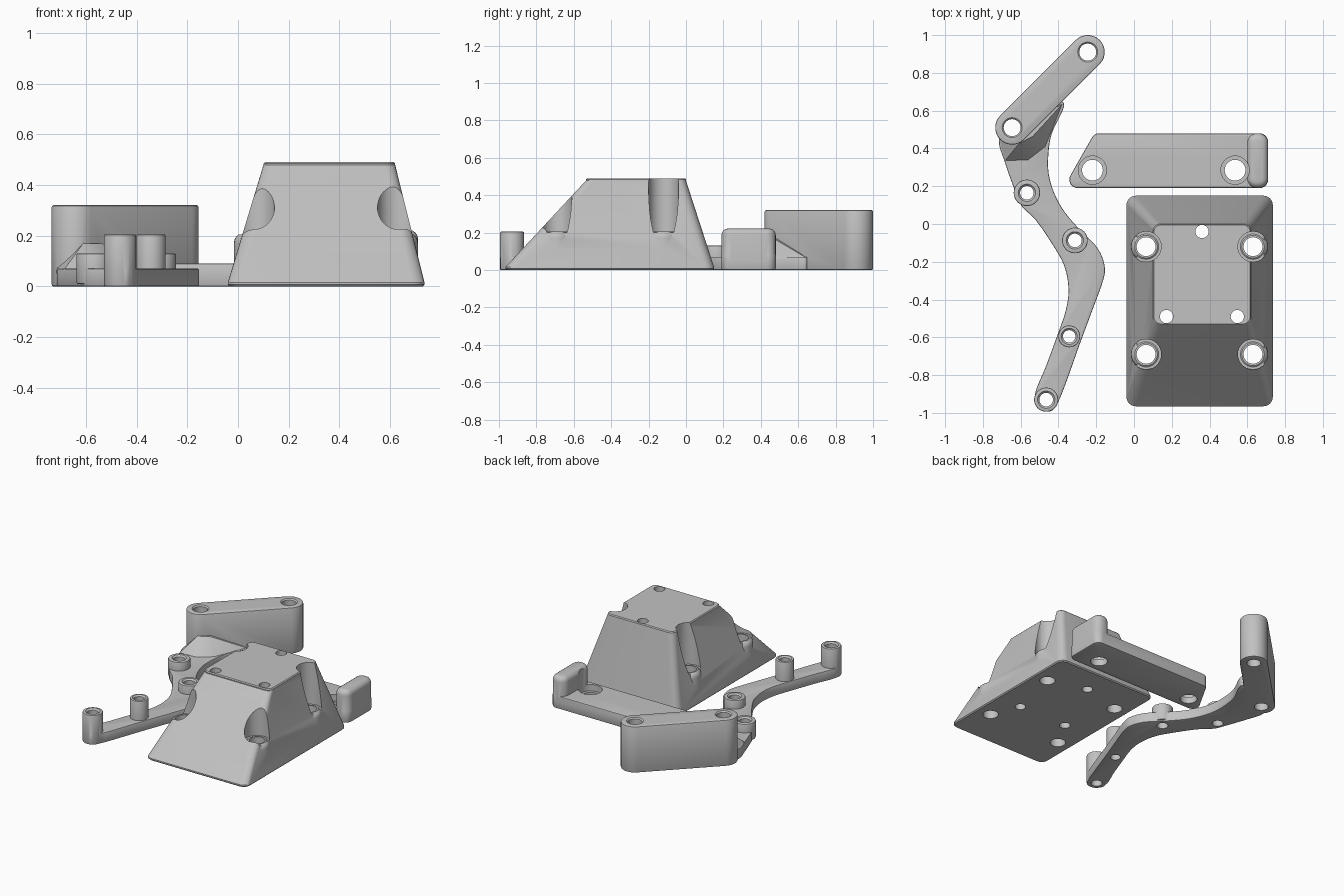
import bpy, bmesh, math
from mathutils import Vector

if "Cube" in bpy.data.objects:
    bpy.data.objects.remove(bpy.data.objects["Cube"])

GREY = bpy.data.materials.new("plain grey")
GREY.diffuse_color = (0.54, 0.54, 0.54, 1)
GREY.use_nodes = True
GREY.node_tree.nodes["Principled BSDF"].inputs["Base Color"].default_value = GREY.diffuse_color


def circle(x, y, r, n=32):
    return [(x + r * math.cos(2 * math.pi * i / n), y + r * math.sin(2 * math.pi * i / n)) for i in range(n)]


def round_poly(pts, r, n=6):
    """Counter-clockwise convex outline with rounded corners."""
    out = []
    for i, p in enumerate(pts):
        p = Vector(p)
        a = (Vector(pts[i - 1]) - p).normalized()
        b = (Vector(pts[(i + 1) % len(pts)]) - p).normalized()
        half = a.angle(b) / 2
        c = p + (a + b).normalized() * r / math.sin(half)
        s = p + a * r / math.tan(half) - c
        t0, sweep = math.atan2(s.y, s.x), math.pi - 2 * half
        for k in range(n + 1):
            t = t0 + sweep * k / n
            out.append((c.x + r * math.cos(t), c.y + r * math.sin(t)))
    return out


def slot(a, b, r, n=14):
    """Stadium outline round the segment a-b."""
    t = math.atan2(b[1] - a[1], b[0] - a[0])
    out = []
    for c, t0 in ((b, t - math.pi / 2), (a, t + math.pi / 2)):
        out += [(c[0] + r * math.cos(t0 + math.pi * i / n), c[1] + r * math.sin(t0 + math.pi * i / n)) for i in range(n + 1)]
    return out


def spline(pts, n=6):
    """Smooth closed outline through the points."""
    v, out = [Vector(p) for p in pts], []
    for i in range(len(v)):
        a, b, c, d = (v[(i + k) % len(v)] for k in (-1, 0, 1, 2))
        for k in range(n):
            t = k / n
            out.append(tuple(0.5 * (2 * b + (c - a) * t + (2 * a - 5 * b + 4 * c - d) * t ** 2
                                    + (3 * b - a - 3 * c + d) * t ** 3)))
    return out


def finish(name, bm):
    bmesh.ops.recalc_face_normals(bm, faces=bm.faces)
    me = bpy.data.meshes.new(name)
    bm.to_mesh(me)
    bm.free()
    ob = bpy.data.objects.new(name, me)
    bpy.context.collection.objects.link(ob)
    me.materials.append(GREY)
    return ob


def apply(ob, kind, **props):
    m = ob.modifiers.new(kind, kind)
    for k, v in props.items():
        setattr(m, k, v)
    bpy.context.view_layer.objects.active = ob
    bpy.ops.object.modifier_apply(modifier=m.name)


def loft(name, loops, bevel=0, segments=2):
    """Solid through outlines given as (points, z)."""
    bm = bmesh.new()
    rings = [[bm.verts.new((x, y, z)) for x, y in pts] for pts, z in loops]
    for lo, hi in zip(rings, rings[1:]):
        for i in range(len(lo)):
            j = (i + 1) % len(lo)
            bm.faces.new((lo[i], lo[j], hi[j], hi[i]))
    bm.faces.new(rings[0])
    bm.faces.new(rings[-1])
    ob = finish(name, bm)
    if bevel:
        apply(ob, 'BEVEL', width=bevel, segments=segments, limit_method='ANGLE', angle_limit=math.radians(50))
    return ob


def prism(name, pts, z0, z1, bevel=0, segments=2):
    return loft(name, [(pts, z0), (pts, z1)], bevel, segments)


def combine(ob, other, op):
    apply(ob, 'BOOLEAN', operation=op, object=other, solver='EXACT')
    bpy.data.objects.remove(other)


def drill(ob, x, y, r, z0=-0.1, z1=0.6):
    combine(ob, prism("cutter", circle(x, y, r), z0, z1), 'DIFFERENCE')


def countersink(ob, x, y, r, top, d=0.014):
    combine(ob, loft("cutter", [(circle(x, y, r), top - d), (circle(x, y, r + d), top),
                                (circle(x, y, r + d), top + 0.02)]), 'DIFFERENCE')


def rect(x0, x1, y0, y1):
    return [(x0, y0), (x1, y0), (x1, y1), (x0, y1)]


# Tapered pedestal with small lips at base and top
base = round_poly(rect(-0.04, 0.735, -0.965, 0.15), 0.05)
base_in = round_poly(rect(-0.033, 0.728, -0.958, 0.143), 0.045)
top = round_poly(rect(0.10, 0.62, -0.535, 0.0), 0.04)
top_in = round_poly(rect(0.106, 0.614, -0.529, -0.006), 0.035)
pedestal = loft("pedestal", [(base_in, 0), (base, 0.007), (base, 0.016), (top, 0.478), (top, 0.484), (top_in, 0.49)])

# Screw pockets with rounded bosses in the sloping sides
for x in (0.064, 0.63):
    for y in (-0.12, -0.69):
        drill(pedestal, x, y, 0.08, 0.2, 0.6)
        rr = [(0.08, 0.005), (0.08, 0.17), (0.078, 0.184), (0.071, 0.197), (0.06, 0.205)]
        combine(pedestal, loft("boss", [(circle(x, y, r), z) for r, z in rr]), 'UNION')
        drill(pedestal, x, y, 0.05)
for x, y in ((0.36, -0.04), (0.172, -0.49), (0.547, -0.49)):
    drill(pedestal, x, y, 0.035)

# Flat bracket with an upright rounded stop
bracket = prism("bracket", round_poly([(-0.375, 0.19), (0.71, 0.19), (0.71, 0.48), (-0.21, 0.48)], 0.045), 0, 0.09, 0.008)
stop = prism("stop", round_poly(rect(0.6, 0.71, 0.19, 0.48), 0.05), 0.012, 0.222, 0.035, 4)
combine(bracket, stop, 'UNION')
for x in (-0.22, 0.535):
    drill(bracket, x, 0.285, 0.075, 0.045)
    drill(bracket, x, 0.285, 0.055)

# Curved arm
arm_outline = spline([
    (-0.525, -0.91), (-0.475, -0.985), (-0.405, -0.95), (-0.285, -0.63), (-0.22, -0.455), (-0.164, -0.3),
    (-0.156, -0.22), (-0.195, -0.125), (-0.30, -0.016), (-0.375, 0.075), (-0.425, 0.17), (-0.452, 0.27),
    (-0.453, 0.37), (-0.435, 0.48), (-0.37, 0.64), (-0.5, 0.62), (-0.68, 0.55), (-0.715, 0.44),
    (-0.685, 0.33), (-0.63, 0.175), (-0.595, 0.095), (-0.52, 0.02), (-0.437, -0.1), (-0.37, -0.22),
    (-0.347, -0.344), (-0.362, -0.46), (-0.41, -0.6), (-0.465, -0.75)])
arm = prism("curved_arm", arm_outline, 0, 0.07, 0.006)

# Ramp from the arm up to the tall block
bm = bmesh.new()
ramp_low = [(-0.715, 0.45), (-0.683, 0.335), (-0.56, 0.34), (-0.47, 0.41), (-0.435, 0.5), (-0.38, 0.635), (-0.6, 0.55)]
for x, y in ramp_low:
    bm.verts.new((x, y, 0.07))
    bm.verts.new((x, y, 0.03))
for p in ((-0.61, 0.425, 0.17), (-0.535, 0.465, 0.17), (-0.58, 0.52, 0.17)):
    bm.verts.new(p)
hull = bmesh.ops.convex_hull(bm, input=bm.verts)
bmesh.ops.delete(bm, geom=list({g for g in hull['geom_interior'] + hull['geom_unused']
                                if isinstance(g, bmesh.types.BMVert)}), context='VERTS')
combine(arm, finish("ramp", bm), 'UNION')

# Tall end block
ends = ((-0.645, 0.51), (-0.245, 0.91))
combine(arm, prism("tall_block", slot(*ends, 0.09), 0, 0.32, 0.007), 'UNION')
for x, y in ends:
    drill(arm, x, y, 0.045)
    countersink(arm, x, y, 0.045, 0.32, 0.008)

# Screw bosses along the arm
for x, y, r, h, hole in ((-0.465, -0.93, 0.064, 0.205, 0.036), (-0.343, -0.595, 0.058, 0.205, 0.033),
                         (-0.567, 0.165, 0.07, 0.13, 0.036), (-0.313, -0.087, 0.068, 0.13, 0.036)):
    combine(arm, prism("boss", circle(x, y, r), 0.01 if r != 0.064 else 0, h, 0.006), 'UNION')
    drill(arm, x, y, hole)
    countersink(arm, x, y, hole, h, 0.01)

# Smooth curved walls, keep edges crisp
for ob in (pedestal, bracket, arm):
    bpy.ops.object.select_all(action='DESELECT')
    ob.select_set(True)
    bpy.context.view_layer.objects.active = ob
    bpy.ops.object.shade_smooth_by_angle(angle=math.radians(30))
